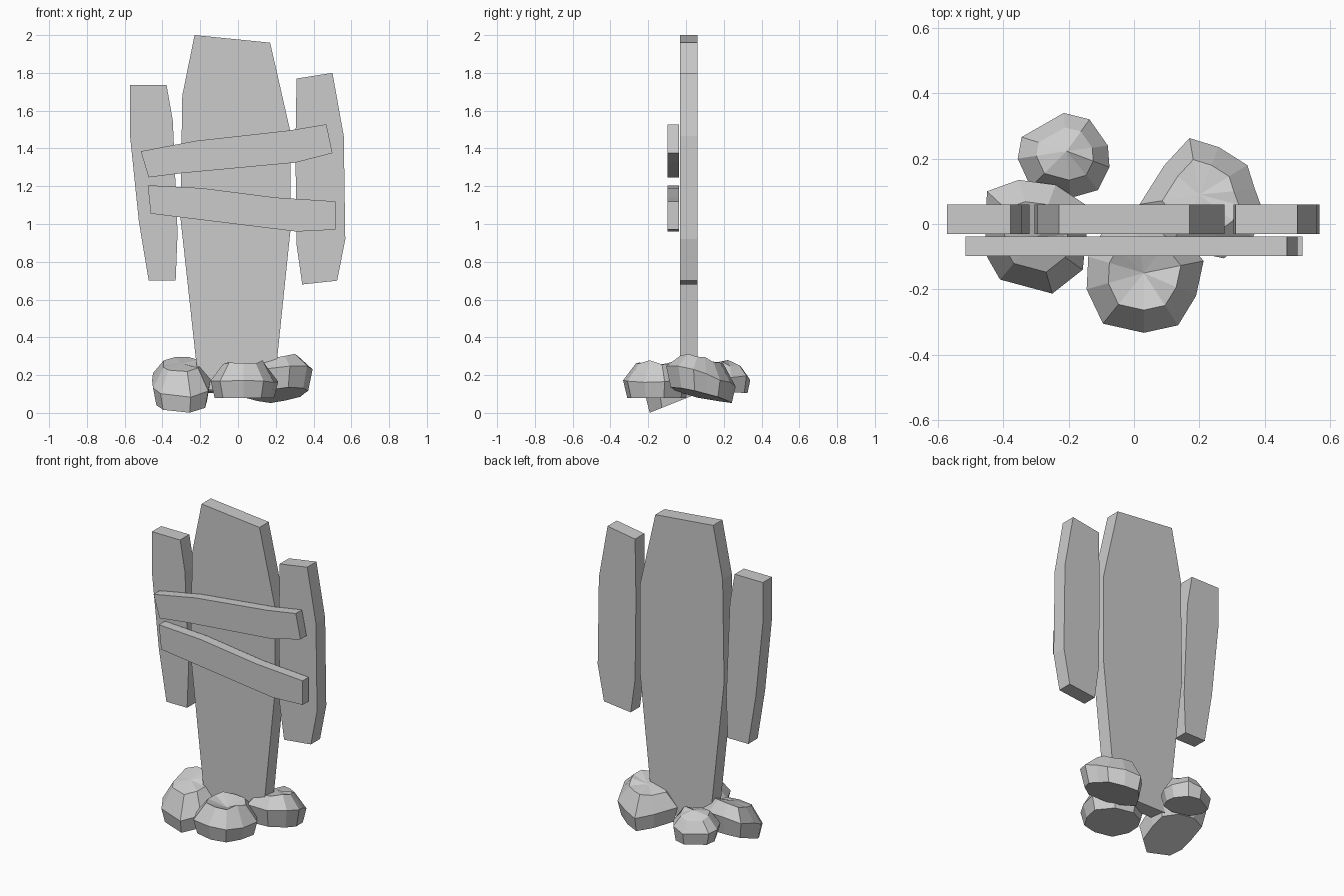
import bpy, bmesh, random
from mathutils import Vector

if "Cube" in bpy.data.objects:
    bpy.data.objects.remove(bpy.data.objects["Cube"])

random.seed(4)


def finish(name, bm):
    bmesh.ops.recalc_face_normals(bm, faces=bm.faces[:])
    me = bpy.data.meshes.new(name)
    bm.to_mesh(me)
    bm.free()
    ob = bpy.data.objects.new(name, me)
    bpy.context.collection.objects.link(ob)
    return ob


def plank(name, outline, y0, y1):
    """Extrude a front-view (x, z) outline from y0 to y1."""
    bm = bmesh.new()
    f = bm.faces.new([bm.verts.new((x, y0, z)) for x, z in outline])
    ext = bmesh.ops.extrude_face_region(bm, geom=[f])
    vs = [v for v in ext["geom"] if isinstance(v, bmesh.types.BMVert)]
    bmesh.ops.translate(bm, verts=vs, vec=(0, y1 - y0, 0))
    finish(name, bm)


def rock(name, centre, outline, base, slope, heights):
    """Faceted boulder: plan outline, flat tilted base, two rings and an apex."""
    bm = bmesh.new()
    c = Vector(centre)

    def point(p, scale, h):
        d = (Vector(p) - c) * scale
        z = base + slope[0] * d.x + slope[1] * d.y + h
        return bm.verts.new((c.x + d.x, c.y + d.y, z))

    rings = []
    for scale, h, jit in ((0.88, 0, 0), (1, heights[0], 0.012), (0.62, heights[1], 0.014)):
        rings.append([point(p, scale, h + random.uniform(-jit, jit)) for p in outline])
    apex = point(centre, 1, heights[2])
    n = len(outline)
    bm.faces.new(rings[0])
    for i in range(n):
        j = (i + 1) % n
        for a, b in zip(rings, rings[1:]):
            bm.faces.new((a[i], a[j], b[j], b[i]))
        bm.faces.new((rings[2][i], rings[2][j], apex))
    finish(name, bm)


# Upright planks
plank("centre_plank", [(-.23, 2), (.17, 1.96), (.277, 1.49), (.277, .96),
                       (.19, .12), (-.205, .12), (-.305, 1.035), (-.295, 1.68)], -.031, .06)
plank("left_plank", [(-.573, 1.735), (-.378, 1.735), (-.345, 1.545), (-.32, .955),
                     (-.33, .70), (-.473, .70), (-.525, 1.015), (-.573, 1.48)], -.031, .06)
plank("right_plank", [(.31, 1.77), (.50, 1.80), (.56, 1.465), (.568, .92),
                      (.525, .70), (.34, .68), (.31, .89), (.304, 1.4)], -.031, .06)

# Cross boards on the front
plank("upper_board", [(-.515, 1.385), (-.225, 1.44), (.27, 1.495), (.468, 1.528),
                      (.50, 1.375), (.305, 1.325), (-.29, 1.27), (-.473, 1.247)], -.098, -.038)
plank("lower_board", [(-.478, 1.205), (-.19, 1.19), (.2, 1.14), (.515, 1.12),
                      (.515, .97), (.31, .96), (-.26, 1.03), (-.462, 1.055)], -.098, -.038)

# Rocks around the foot
rock("front_left_rock", (-.30, -.04),
     [(-.455, -.02), (-.45, -.1), (-.41, -.17), (-.25, -.213), (-.157, -.14),
      (-.145, -.03), (-.15, .06), (-.24, .12), (-.353, .135), (-.45, .1)],
     .062, (0, .4), (.10, .19, .20))
rock("front_rock", (.03, -.15),
     [(-.145, -.2), (-.095, -.305), (.03, -.333), (.135, -.31), (.19, -.22),
      (.213, -.113), (.13, -.01), (.0, .02), (-.1, -.03), (-.14, -.1)],
     .08, (0, 0), (.09, .185, .14))
rock("back_right_rock", (.20, .09),
     [(.017, .06), (.093, .18), (.17, .263), (.26, .235), (.347, .18),
      (.37, .107), (.395, .04), (.365, -.04), (.275, -.105), (.11, -.07)],
     .09, (.1, -.23), (.10, .185, .19))
rock("back_left_rock", (-.206, .223),
     [(-.356, .2), (-.344, .266), (-.215, .34), (-.136, .32), (-.08, .24),
      (-.075, .174), (-.11, .104), (-.194, .08), (-.316, .113)],
     .11, (0, -.05), (.08, .145, .17))
